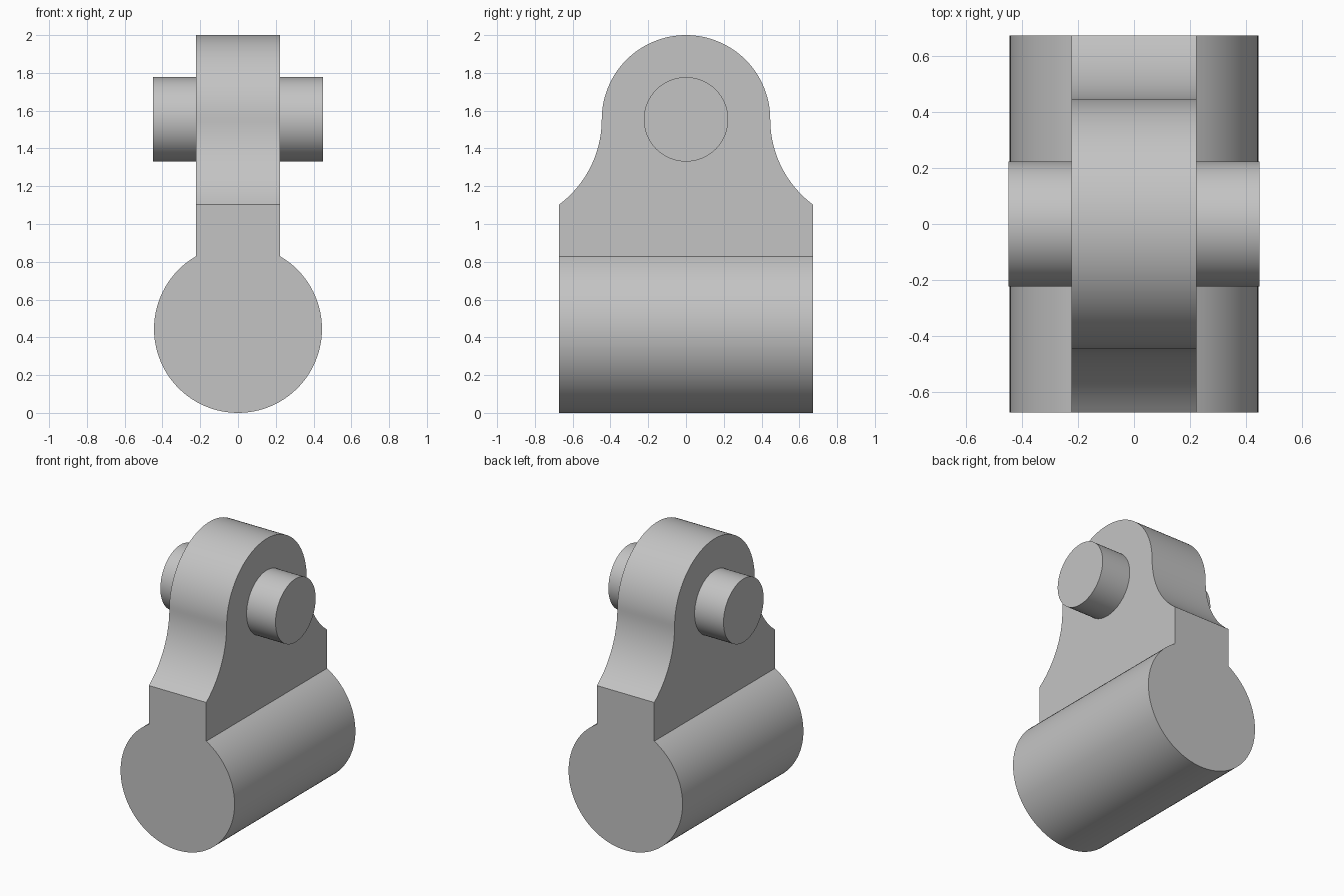
import bpy, bmesh
from math import sin, cos, pi, sqrt, asin, atan2
from mathutils import Vector

cube = bpy.data.objects.get("Cube")
if cube:
    bpy.data.objects.remove(cube, do_unlink=True)

# Main dimensions
BARREL_R = 0.4445
HALF_LENGTH = 0.673
HALF_THICK = 0.2235
HEAD_R = 0.446
HEAD_Z = 2.0 - HEAD_R
SHOULDER_Z = 1.102
PIN_R = 0.2235
PIN_HALF = 0.449
NECK_Z = BARREL_R + sqrt(BARREL_R ** 2 - HALF_THICK ** 2)

grey = bpy.data.materials.new("plain_grey")
grey.use_nodes = True
colour = (0.55, 0.55, 0.55, 1)
grey.diffuse_color = colour
grey.node_tree.nodes["Principled BSDF"].inputs["Base Color"].default_value = colour


def arc(cu, cv, r, start, end, steps):
    """Points along a circular arc, both ends included."""
    angles = [start + (end - start) * i / steps for i in range(steps + 1)]
    return [(cu + r * cos(a), cv + r * sin(a)) for a in angles]


def extrude_outline(bm, points, offset):
    """Closed outline of 3D points swept along offset."""
    face = bm.faces.new([bm.verts.new(p) for p in points])
    new = bmesh.ops.extrude_face_region(bm, geom=[face], use_keep_orig=True)["geom"]
    verts = [v for v in new if isinstance(v, bmesh.types.BMVert)]
    bmesh.ops.translate(bm, verts=verts, vec=Vector(offset))


def finish(bm, name):
    bmesh.ops.recalc_face_normals(bm, faces=bm.faces)
    mesh = bpy.data.meshes.new(name)
    bm.to_mesh(mesh)
    bm.free()
    mesh.materials.append(grey)
    obj = bpy.data.objects.new(name, mesh)
    bpy.context.collection.objects.link(obj)
    bpy.ops.object.select_all(action="DESELECT")
    obj.select_set(True)
    bpy.context.view_layer.objects.active = obj
    bpy.ops.object.shade_smooth_by_angle(angle=pi / 7)
    return obj


body = bmesh.new()

# Barrel: a round bar, open along the neck
neck = atan2(NECK_Z - BARREL_R, HALF_THICK)
section = arc(0, BARREL_R, BARREL_R, pi - neck, 2 * pi + neck, 80)
extrude_outline(body, [(x, -HALF_LENGTH, z) for x, z in section],
                (0, 2 * HALF_LENGTH, 0))

# Lug plate: square foot, hollow shoulders and a round head
run, drop = HALF_LENGTH - HEAD_R, HEAD_Z - SHOULDER_Z
hollow_r = (run ** 2 + drop ** 2) / (2 * run)
sweep = asin(drop / hollow_r)
hollow = arc(HEAD_R + hollow_r, HEAD_Z, hollow_r, pi + sweep, pi, 20)
head = arc(0, HEAD_Z, HEAD_R, 0, pi, 64)
right_side = [(HALF_LENGTH, NECK_Z)] + hollow[:-1]
left_side = [(-y, z) for y, z in reversed(right_side)]
extrude_outline(body, [(-HALF_THICK, y, z) for y, z in right_side + head + left_side],
                (2 * HALF_THICK, 0, 0))

# Join barrel and plate: drop the two hidden neck faces, weld, merge flat ends
hidden = [f for f in body.faces
          if all(abs(v.co.z - NECK_Z) < 1e-4 for v in f.verts)]
bmesh.ops.delete(body, geom=hidden, context="FACES_ONLY")
bmesh.ops.remove_doubles(body, verts=body.verts, dist=1e-4)
bmesh.ops.recalc_face_normals(body, faces=body.faces)
seams = [e for e in body.edges if len(e.link_faces) == 2
         and all(abs(f.normal.y) > 0.999 for f in e.link_faces)]
bmesh.ops.dissolve_edges(body, edges=seams, use_verts=False)
finish(body, "barrel_and_lug")

# Pin stubs on both sides of the head
for side, name in ((1, "left_pin"), (-1, "right_pin")):
    pin = bmesh.new()
    circle = arc(0, HEAD_Z, PIN_R, 0, 2 * pi, 64)[:-1]
    inner = HALF_THICK - 0.02
    extrude_outline(pin, [(side * inner, y, z) for y, z in circle],
                    (side * (PIN_HALF - inner), 0, 0))
    finish(pin, name)
